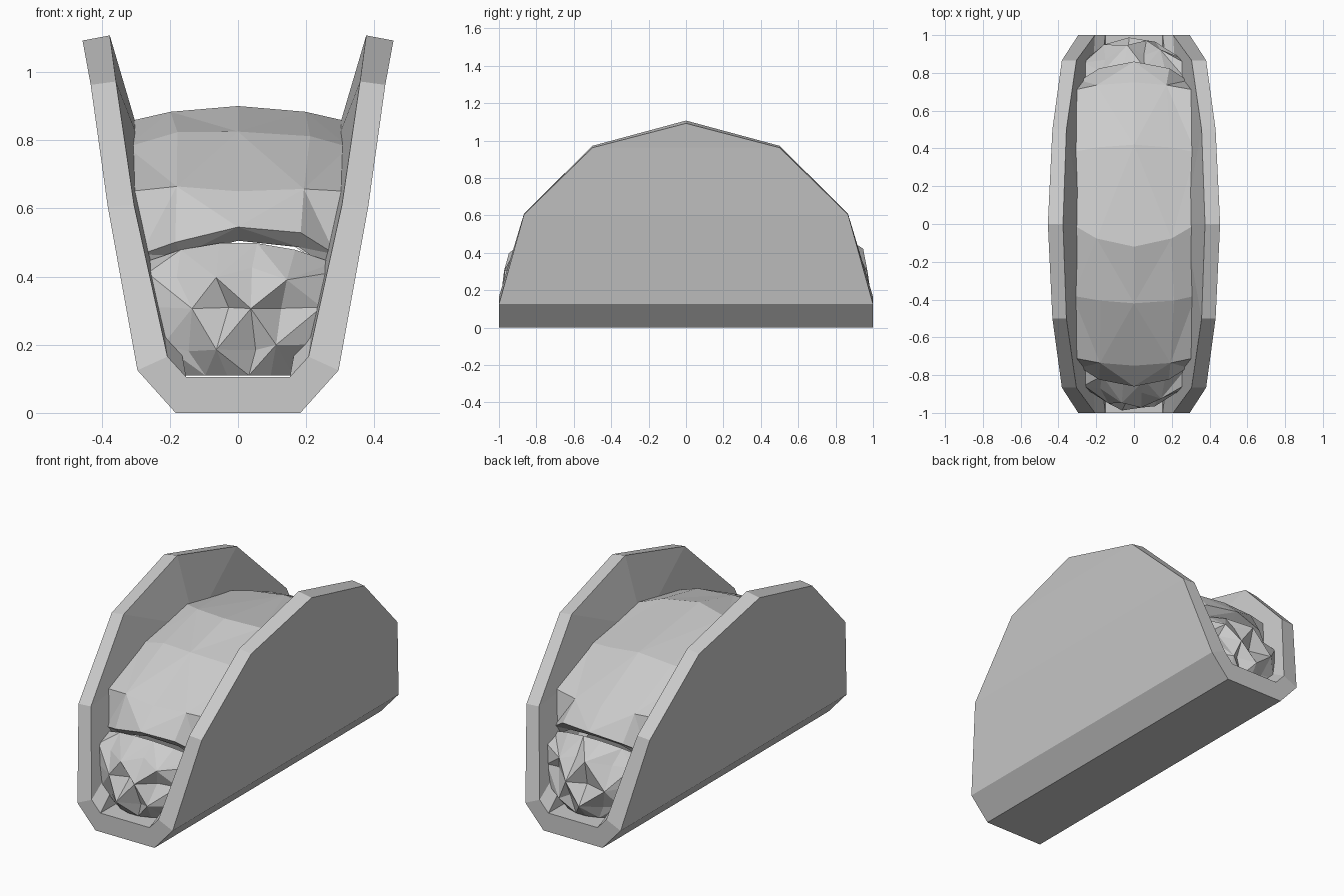
import bpy, bmesh, random
from mathutils import Vector

random.seed(4)
cube = bpy.data.objects.get("Cube")
if cube:
    bpy.data.objects.remove(cube)

grey = bpy.data.materials.new("plain grey")
grey.use_nodes = True
grey.diffuse_color = (0.6, 0.6, 0.6, 1)
bsdf = grey.node_tree.nodes["Principled BSDF"]
bsdf.inputs["Base Color"].default_value = (0.6, 0.6, 0.6, 1)
bsdf.inputs["Roughness"].default_value = 0.8


def finish(name, bm, facing=None):
    bmesh.ops.recalc_face_normals(bm, faces=bm.faces)
    if facing:
        total = sum((f.normal * f.calc_area() for f in bm.faces), Vector())
        if total.dot(Vector(facing)) < 0:
            bmesh.ops.reverse_faces(bm, faces=bm.faces)
    mesh = bpy.data.meshes.new(name)
    bm.to_mesh(mesh)
    bm.free()
    mesh.materials.append(grey)
    obj = bpy.data.objects.new(name, mesh)
    bpy.context.collection.objects.link(obj)
    return obj


def bridge(bm, rows):
    """Join neighbouring rows with triangles of alternating diagonal."""
    for r, (low, high) in enumerate(zip(rows, rows[1:])):
        for i in range(len(low) - 1):
            a, b, c, d = low[i], low[i + 1], high[i + 1], high[i]
            tris = ((a, b, c), (a, c, d)) if (i + r) % 2 else ((a, b, d), (b, c, d))
            for tri in tris:
                bm.faces.new(tri)


# Folded shell: edge loops (x, z, half length), outside and inside
outer = [(0.183, 0, 1), (0.295, 0.125, 1), (0.382, 0.605, 0.866),
         (0.432, 0.962, 0.5), (0.456, 1.092, 0)]
inner = [(0.152, 0.105, 1), (0.207, 0.165, 1), (0.305, 0.61, 0.866),
         (0.358, 0.972, 0.5), (0.376, 1.107, 0)]


def rim(bm, profile, side):
    front = [bm.verts.new((side * x, -y, z)) for x, z, y in profile]
    back = [bm.verts.new((side * x, y, z)) for x, z, y in profile[:-1]]
    return front + back[::-1]


bm = bmesh.new()
bottoms = {}
for side in (-1, 1):
    out_rim, in_rim = rim(bm, outer, side), rim(bm, inner, side)
    bottoms[side] = (out_rim, in_rim)
    n = len(out_rim)
    # Outside wall in level bands
    for i in range(n // 2):
        band = [out_rim[i], out_rim[i + 1], out_rim[-2 - i], out_rim[-1 - i]]
        bm.faces.new(list(dict.fromkeys(band)))
    # Inside wall bulges slightly inward at its middle
    middle = bm.verts.new((side * 0.268, 0, 0.74))
    for i in range(n):
        bm.faces.new((in_rim[i], in_rim[(i + 1) % n], middle))
    # Thick edge
    for i in range(n - 1):
        bm.faces.new((out_rim[i], out_rim[i + 1], in_rim[i + 1], in_rim[i]))
# Base, floor and end edges
(lo, li), (ro, ri) = bottoms[-1], bottoms[1]
bm.faces.new((lo[0], ro[0], ro[-1], lo[-1]))
bm.faces.new((li[0], ri[0], ri[-1], li[-1]))
for k in (0, -1):
    bm.faces.new((lo[k], ro[k], ri[k], li[k]))
finish("folded_shell", bm)

# Upper filling: rows of (y middle, y side, z middle, z side, half width)
half_rows = [(0.81, 0.74, 0.505, 0.42, 0.27), (0.86, 0.76, 0.545, 0.465, 0.285),
             (0.75, 0.71, 0.65, 0.65, 0.315), (0.42, 0.38, 0.825, 0.78, 0.325)]
rows = [(-a, -b, c, d, w) for a, b, c, d, w in half_rows]
rows += [(-0.12, 0, 0.9, 0.853, 0.33)] + half_rows[::-1]
bm = bmesh.new()
grid = []
for r, (ym, ys, zm, zs, w) in enumerate(rows):
    line = []
    for u in (-1, -0.6, 0, 0.6, 1):
        t = u * u
        wobble = 0.02 if abs(u) == 0.6 and r != 4 else 0
        line.append(bm.verts.new((
            u * w + random.uniform(-wobble, wobble),
            ym + (ys - ym) * t,
            zm + (zs - zm) * t + random.uniform(-wobble, wobble))))
    grid.append(line)
bridge(bm, grid)
finish("upper_filling", bm, (0, 0, 1))

# Crumbly filling at both ends: rows of (z, y, half width)
crumb_rows = [(0.11, 0.93, 0.16), (0.2, 0.965, 0.22), (0.31, 0.95, 0.245),
              (0.41, 0.925, 0.265), (0.5, 0.83, 0.28)]
for name, end in (("front_crumbs", -1), ("back_crumbs", 1)):
    bm = bmesh.new()
    grid = []
    for r, (z, y, w) in enumerate(crumb_rows):
        line = []
        count = 6 if r else 5
        for i in range(6):
            u = i / 2.5 - 1
            loose = 0 < r < 4
            inside = 0 < i < 5
            bump = (0.025 if (i + r) % 2 else -0.03) if loose and inside else 0
            j = 0.022 if loose and inside else 0
            line.append(bm.verts.new((
                u * w + random.uniform(-j, j),
                end * (y - 0.07 * u * u + bump),
                z + random.uniform(-j, j) - (0.06 * u * u if r == 4 else 0))))
        grid.append(line)
    bridge(bm, grid)
    finish(name, bm, (0, end, 0))
